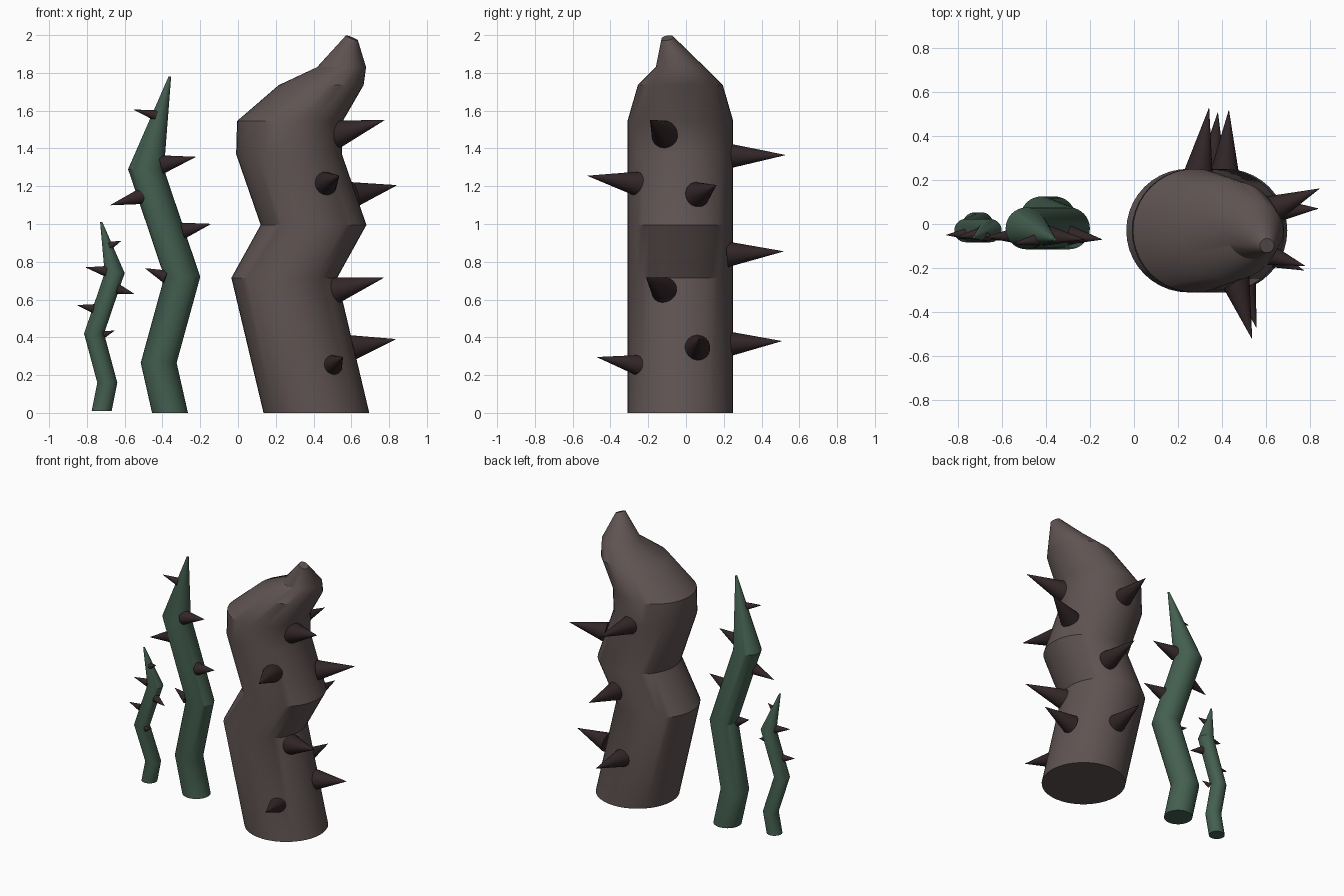
import bpy, bmesh, math
from mathutils import Vector, Matrix


def material(name, rgb):
    m = bpy.data.materials.new(name)
    m.diffuse_color = (*rgb, 1)
    return m


BARK = material("brown bark", (0.114, 0.087, 0.084))
GREEN = material("vine green", (0.058, 0.115, 0.080))
DARK = material("dark thorn", (0.032, 0.019, 0.021))


def finish(bm, name, mat):
    bmesh.ops.recalc_face_normals(bm, faces=bm.faces)
    me = bpy.data.meshes.new(name)
    bm.to_mesh(me)
    bm.free()
    ob = bpy.data.objects.new(name, me)
    bpy.context.collection.objects.link(ob)
    me.materials.append(mat)
    bpy.ops.object.select_all(action='DESELECT')
    ob.select_set(True)
    bpy.context.view_layer.objects.active = ob
    bpy.ops.object.shade_smooth_by_angle(angle=math.radians(30))
    return ob


def stalk(name, rings, mat, sides=32, tilt=(0, 0)):
    """Loft circles (x, y, z, radius); tilt slopes the last ring."""
    bm = bmesh.new()
    loops = []
    for i, (x, y, z, r) in enumerate(rings):
        tx, ty = tilt if i == len(rings) - 1 else (0, 0)
        loop = []
        for k in range(sides):
            a = 2 * math.pi * k / sides
            dx, dy = r * math.cos(a), r * math.sin(a)
            loop.append(bm.verts.new((x + dx, y + dy, z + tx * dx + ty * dy)))
        loops.append(loop)
    for a, b in zip(loops, loops[1:]):
        for k in range(sides):
            j = (k + 1) % sides
            bm.faces.new((a[k], a[j], b[j], b[k]))
    bm.faces.new(loops[0])
    bm.faces.new(loops[-1])
    return finish(bm, name, mat)


def thorns(name, items):
    """Cones given as (base centre, tip, radius)."""
    bm = bmesh.new()
    for base, tip, r in items:
        base, tip = Vector(base), Vector(tip)
        d = tip - base
        mat = (Matrix.Translation((base + tip) / 2)
               @ d.to_track_quat('Z', 'Y').to_matrix().to_4x4())
        bmesh.ops.create_cone(bm, cap_ends=True, segments=24, radius1=r,
                              radius2=0.001, depth=d.length, matrix=mat)
    return finish(bm, name, DARK)


# thick crooked trunk with a hooked tip
stalk("trunk", [(0.415, -0.03, 0, 0.28), (0.245, -0.03, 0.715, 0.28),
                (0.40, -0.03, 0.995, 0.28), (0.27, -0.03, 1.37, 0.28),
                (0.275, -0.03, 1.545, 0.28), (0.44, -0.03, 1.735, 0.225),
                (0.548, -0.03, 1.83, 0.13), (0.603, -0.098, 1.985, 0.032)],
      BARK, sides=40, tilt=(-0.4, 0.15))

# two thin zigzag vines
stalk("tall_vine", [(-0.36, 0.03, 0, 0.095), (-0.42, 0.03, 0.265, 0.095),
                    (-0.295, -0.02, 0.72, 0.095), (-0.487, -0.02, 1.29, 0.095),
                    (-0.361, -0.07, 1.78, 0.007)], GREEN)
stalk("short_vine", [(-0.722, 0.0, 0.01, 0.053), (-0.692, 0.0, 0.16, 0.053),
                     (-0.762, -0.03, 0.42, 0.053), (-0.653, -0.03, 0.74, 0.053),
                     (-0.724, -0.06, 1.01, 0.006)], GREEN)

# trunk thorns: right side, front, back
thorns("trunk_thorns", [
    ((0.52, -0.11, 1.475), (0.775, -0.19, 1.55), 0.075),
    ((0.61, 0.06, 1.155), (0.84, 0.16, 1.205), 0.068),
    ((0.50, -0.11, 0.645), (0.77, -0.21, 0.715), 0.075),
    ((0.60, 0.06, 0.345), (0.835, 0.07, 0.39), 0.068),
    ((0.455, -0.24, 1.21), (0.535, -0.52, 1.255), 0.07),
    ((0.495, -0.24, 0.25), (0.555, -0.47, 0.295), 0.058),
    ((0.29, 0.22, 1.36), (0.34, 0.525, 1.365), 0.068),
    ((0.41, 0.22, 0.84), (0.43, 0.515, 0.855), 0.068),
    ((0.35, 0.22, 0.365), (0.38, 0.505, 0.38), 0.068)])

# vine thorns
thorns("tall_vine_thorns", [
    ((-0.435, -0.07, 1.575), (-0.55, -0.09, 1.605), 0.028),
    ((-0.405, -0.05, 1.315), (-0.225, -0.07, 1.355), 0.05),
    ((-0.50, -0.05, 1.15), (-0.675, -0.06, 1.10), 0.045),
    ((-0.29, -0.05, 0.965), (-0.145, -0.07, 1.00), 0.043),
    ((-0.38, -0.05, 0.72), (-0.49, -0.035, 0.765), 0.036)])
thorns("short_vine_thorns", [
    ((-0.68, -0.055, 0.885), (-0.62, -0.07, 0.91), 0.022),
    ((-0.70, -0.045, 0.75), (-0.805, -0.06, 0.77), 0.028),
    ((-0.635, -0.05, 0.655), (-0.55, -0.07, 0.63), 0.027),
    ((-0.765, -0.045, 0.552), (-0.85, -0.05, 0.57), 0.024),
    ((-0.71, -0.06, 0.415), (-0.655, -0.07, 0.435), 0.018)])
